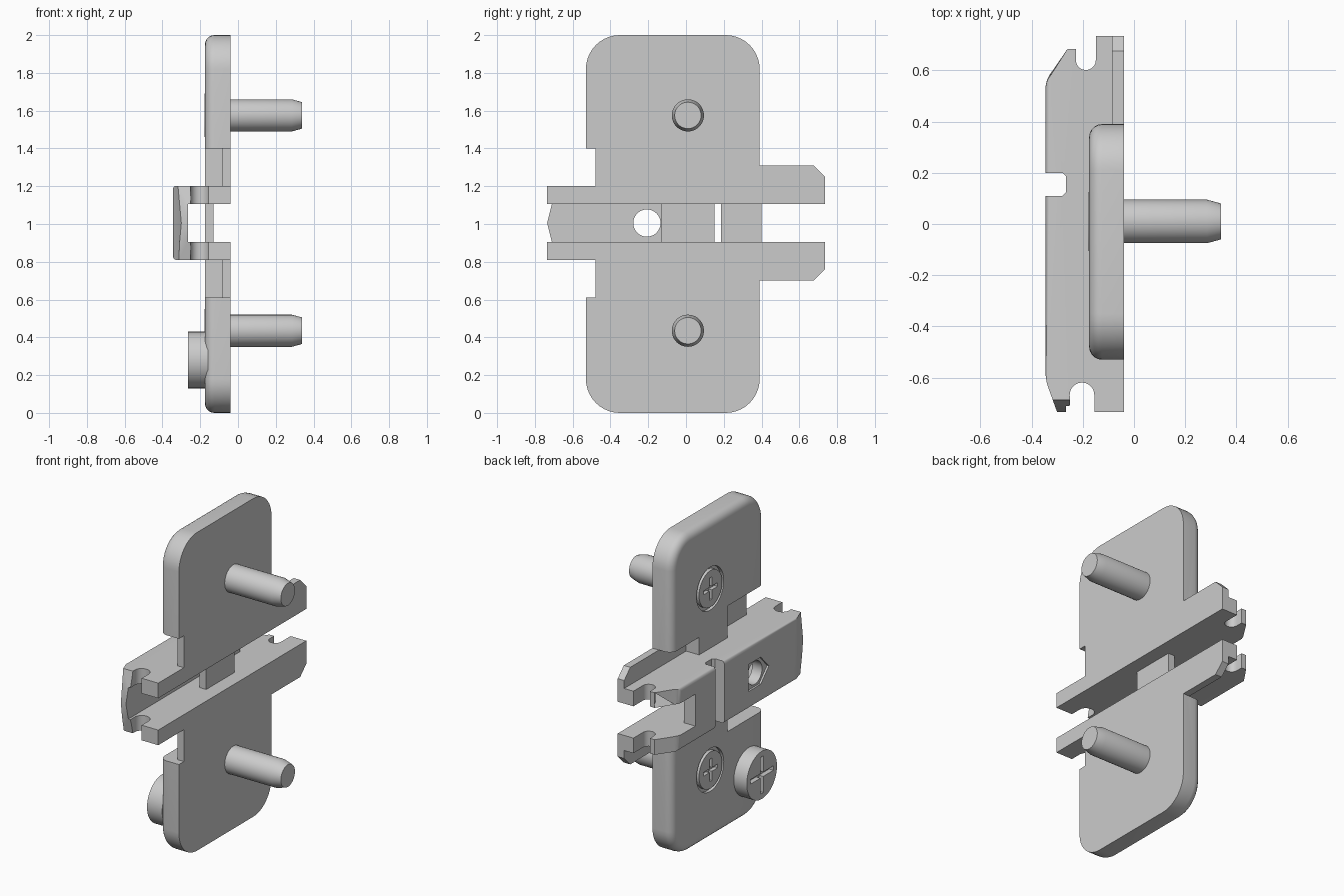
import bpy, bmesh
from math import sin, cos, pi

if "Cube" in bpy.data.objects:
    bpy.data.objects.remove(bpy.data.objects["Cube"])

ZC = 1.005  # height of the mirror plane


def make(name, bm):
    bmesh.ops.recalc_face_normals(bm, faces=bm.faces)
    me = bpy.data.meshes.new(name)
    bm.to_mesh(me)
    bm.free()
    ob = bpy.data.objects.new(name, me)
    bpy.context.collection.objects.link(ob)
    return ob


def prism(name, pts, axis, lo, hi, bevel=0, pick=None):
    """Extrude a 2D outline: axis 'X' takes (y, z) points, 'Z' takes (x, y)."""
    bm = bmesh.new()
    to3 = (lambda p, h: (h, p[0], p[1])) if axis == 'X' else (lambda p, h: (p[0], p[1], h))
    a, b = ([bm.verts.new(to3(p, h)) for p in pts] for h in (lo, hi))
    n = len(pts)
    bm.faces.new(a)
    bm.faces.new(b)
    for i in range(n):
        bm.faces.new((a[i], a[(i + 1) % n], b[(i + 1) % n], b[i]))
    bmesh.ops.recalc_face_normals(bm, faces=bm.faces)
    if bevel:
        edges = [e for e in bm.edges if all(pick(v.co) for v in e.verts)]
        bmesh.ops.bevel(bm, geom=edges, offset=bevel, segments=5, profile=0.5, affect='EDGES')
    return make(name, bm)


def box(name, x, y, z):
    return prism(name, [(y[0], z[0]), (y[1], z[0]), (y[1], z[1]), (y[0], z[1])], 'X', *x)


def arc(cx, cy, r, a0, a1, n=10):
    return [(cx + r * cos((a0 + (a1 - a0) * i / n) * pi / 180),
             cy + r * sin((a0 + (a1 - a0) * i / n) * pi / 180)) for i in range(n + 1)]


def disc(name, y, z, r, x0, x1, n=48):
    return prism(name, arc(y, z, r, 0, 360 - 360 / n, n - 1), 'X', x0, x1)


def lathe(name, y, z, prof, n=48):
    """Revolve (x, radius) points about an axis parallel to x."""
    bm = bmesh.new()
    rings = [[bm.verts.new((x, y + r * cos(2 * pi * i / n), z + r * sin(2 * pi * i / n)))
              for i in range(n)] for x, r in prof]
    bm.faces.new(rings[0])
    bm.faces.new(rings[-1])
    for a, b in zip(rings, rings[1:]):
        for i in range(n):
            bm.faces.new((a[i], a[(i + 1) % n], b[(i + 1) % n], b[i]))
    return make(name, bm)


def cut(ob, *cutters):
    for c in cutters:
        m = ob.modifiers.new("cut", 'BOOLEAN')
        m.operation, m.solver, m.object = 'DIFFERENCE', 'EXACT', c
        with bpy.context.temp_override(object=ob, active_object=ob, selected_objects=[ob]):
            bpy.ops.object.modifier_apply(modifier=m.name)
        bpy.data.objects.remove(c)


def cross(y, z, arm, w, x0, x1):
    return (box("slot_a", (x0, x1), (y - arm, y + arm), (z - w, z + w)),
            box("slot_b", (x0, x1), (y - w, y + w), (z - arm, z + arm)))


def mz(z0, z1, side):
    """Height range above the mirror plane, or its reflection."""
    return (z0, z1) if side > 0 else (2 * ZC - z1, 2 * ZC - z0)


# Base plate: rounded outline with a soft outer rim
R = 0.18
outline = (arc(0.39 - R, 2 - R, R, 0, 90) + arc(-0.53 + R, 2 - R, R, 90, 180)
           + arc(-0.53 + R, R, R, 180, 270) + arc(0.39 - R, R, R, 270, 360))
plate = prism("base_plate", outline, 'X', -0.175, -0.04, 0.05, lambda v: v.x < -0.17)
cut(plate,
    box("channel", (-1, 1), (-1, 1), (0.905, 1.105)),
    box("side_notch", (-1, 1), (-1, -0.48), (0.61, 1.4)))
for s in (1, -1):
    cut(plate,
        box("front_recess", (-1, -0.085), (-1, -0.16), mz(1.15, 1.4, s)),
        box("back_recess", (-1, -0.085), (0.12, 1), mz(1.15, 1.31, s)))

# Rail: side profile extruded across its width, outer edges rounded
profile = ([(-0.04, -0.735), (-0.155, -0.735)]
           + arc(-0.203, -0.667, 0.048, 0, 180)
           + [(-0.25, -0.705), (-0.26, -0.735), (-0.30, -0.735), (-0.345, -0.61),
              (-0.345, 0.56), (-0.26, 0.683), (-0.227, 0.683)]
           + arc(-0.188, 0.64, 0.039, 180, 360)
           + [(-0.149, 0.735), (-0.04, 0.735)])
rail = prism("rail", profile, 'Z', 0.81, 1.2, 0.025, lambda v: v.x < -0.34 and v.z > 0)
cut(rail,
    box("channel", (-0.265, 1), (-1, 1), (0.905, 1.105)),
    box("open_end", (-1, 1), (0.4, 1), (0.905, 1.105)),
    prism("cross_slot", [(-1, 0.11), (-0.28, 0.11), (-0.265, 0.125),
                         (-0.265, 0.185), (-0.28, 0.2), (-1, 0.2)], 'Z', 0, 2))
for s in (1, -1):
    # Pointed nose at the front end
    cut(rail, prism("nose_wedge", [(-0.68, ZC + s * 0.22), (-0.735, ZC),
                                   (-0.9, ZC), (-0.9, ZC + s * 0.22)], 'X', -0.5, -0.2))
# Shallow pointed recess around the through hole
cut(rail,
    prism("mark", [(-0.13, 0.92), (-0.25, 0.92), (-0.33, ZC), (-0.25, 1.09), (-0.13, 1.09)],
          'X', -0.5, -0.333),
    disc("hole", -0.207, ZC, 0.072, -1, 1))

# Web between the rail walls
box("rail_web", (-0.175, -0.13), (-0.13, 0.15), (0.9, 1.11))

# Thin flanges reaching out at the back, upper and lower
for s, label in ((1, "upper"), (-1, "lower")):
    pts = [(0.385, 1.195), (0.735, 1.195), (0.735, 1.25), (0.675, 1.31), (0.385, 1.31)]
    prism(label + "_flange", [(y, ZC + s * (z - ZC)) for y, z in pts], 'X', -0.085, -0.04)

# Screws: countersunk cross heads with tapered pins
for z, label in ((1.575, "upper"), (0.435, "lower")):
    cut(plate, disc("head_seat", 0.01, z, 0.135, -0.5, -0.155))
    screw = lathe(label + "_screw", 0.01, z,
                  [(-0.178, 0.115), (-0.12, 0.115), (-0.12, 0.085), (0.285, 0.085), (0.34, 0.07)])
    cut(screw, *cross(0.01, z, 0.07, 0.012, -0.5, -0.15))

# Adjusting knob
knob = disc("adjusting_knob", -0.375, 0.28, 0.15, -0.265, -0.16, 64)
cut(knob, *cross(-0.375, 0.28, 0.115, 0.014, -0.5, -0.235))

# Smooth the rounded surfaces, keep hard edges
for ob in list(bpy.data.objects):
    bpy.ops.object.select_all(action='DESELECT')
    ob.select_set(True)
    bpy.context.view_layer.objects.active = ob
    bpy.ops.object.shade_smooth_by_angle(angle=0.5)
